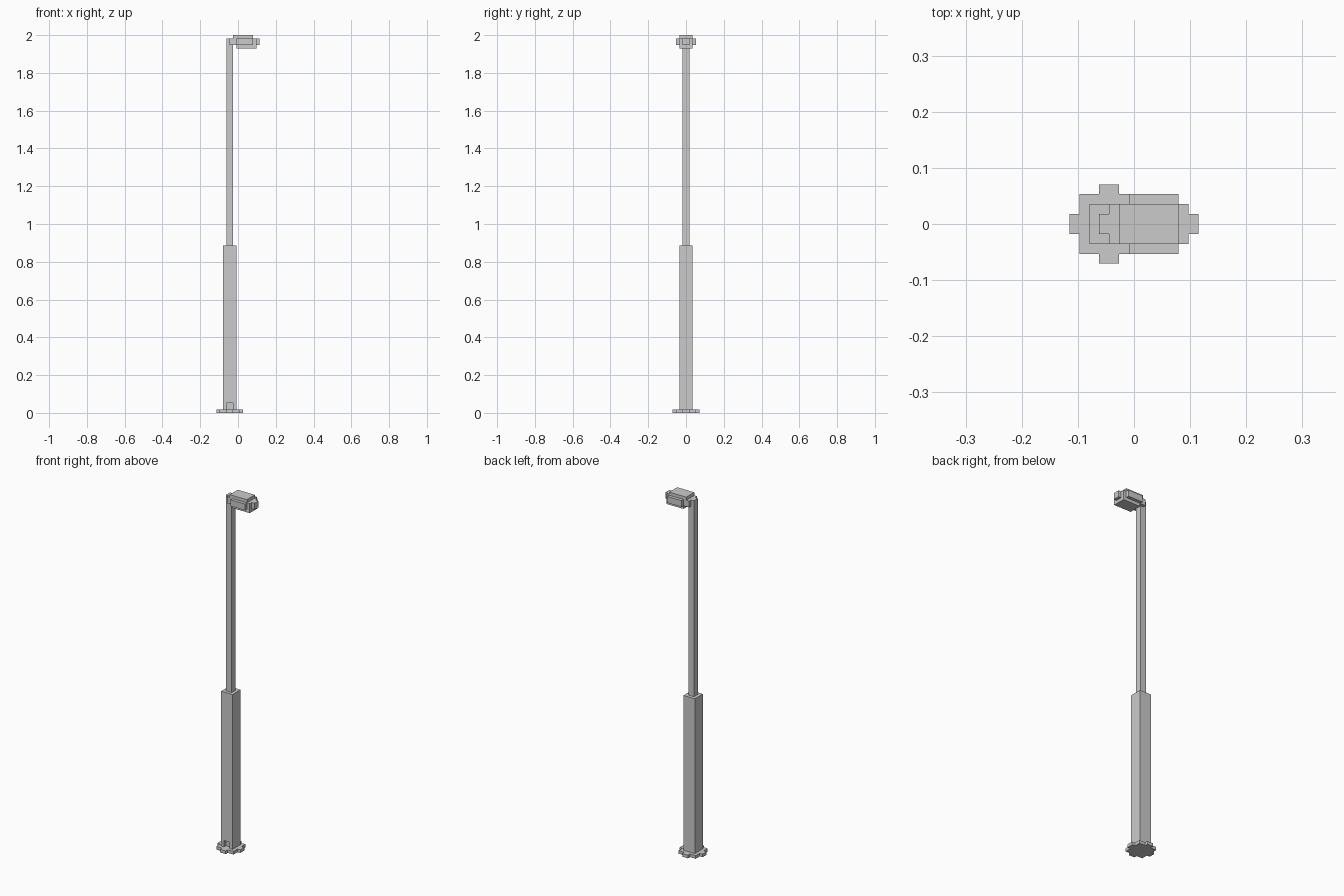
import bpy, bmesh

if "Cube" in bpy.data.objects:
    bpy.data.objects.remove(bpy.data.objects["Cube"])

V = 2 / 113            # one block unit: the whole post is 113 units tall
X0 = -6.5              # left edge of the 13-unit wide model


def prism(name, half, z0, z1):
    """Extrude an outline given as its y >= 0 half, mirrored across y = 0 (block units)."""
    pts = half + [(x, -y) for x, y in reversed(half)]
    bm = bmesh.new()
    face = bm.faces.new([bm.verts.new(((x + X0) * V, y * V, z0 * V)) for x, y in pts])
    top = bmesh.ops.extrude_face_region(bm, geom=[face])["geom"]
    bmesh.ops.translate(bm, vec=(0, 0, (z1 - z0) * V),
                        verts=[g for g in top if isinstance(g, bmesh.types.BMVert)])
    bmesh.ops.recalc_face_normals(bm, faces=bm.faces)
    mesh = bpy.data.meshes.new(name)
    bm.to_mesh(mesh)
    bm.free()
    obj = bpy.data.objects.new(name, mesh)
    bpy.context.collection.objects.link(obj)
    return obj


def block(name, x0, x1, y, z0, z1):
    return prism(name, [(x0, y), (x1, y)], z0, z1)


# Base plate: square with a tab on each side
prism("base_plate", [(0, 1), (1, 1), (1, 3), (3, 3), (3, 4), (5, 4),
                     (5, 3), (7, 3), (7, 1), (8, 1)], 0, 1)

# Thick lower post with a small notch at the foot of its front face
post = block("lower_post", 2, 6, 2, 1, 50)
cutter = block("notch_cutter", 3, 5, 1, 0.5, 3)
cutter.location.y = -2 * V
cutter.hide_render = True
cutter.hide_viewport = True
cut = post.modifiers.new("notch", 'BOOLEAN')
cut.operation = 'DIFFERENCE'
cut.solver = 'EXACT'
cut.object = cutter

# Thin upper post
block("upper_post", 3, 5, 1, 50, 112)

# Lamp head: stepped body, raised cap and lower lens
prism("lamp_body", [(4, 2), (6, 2), (6, 3), (11, 3), (11, 2),
                    (12, 2), (12, 1), (13, 1)], 110, 112)
block("lamp_cap", 5, 11, 2, 112, 113)
block("lamp_lens", 6, 12, 2, 109, 110)
